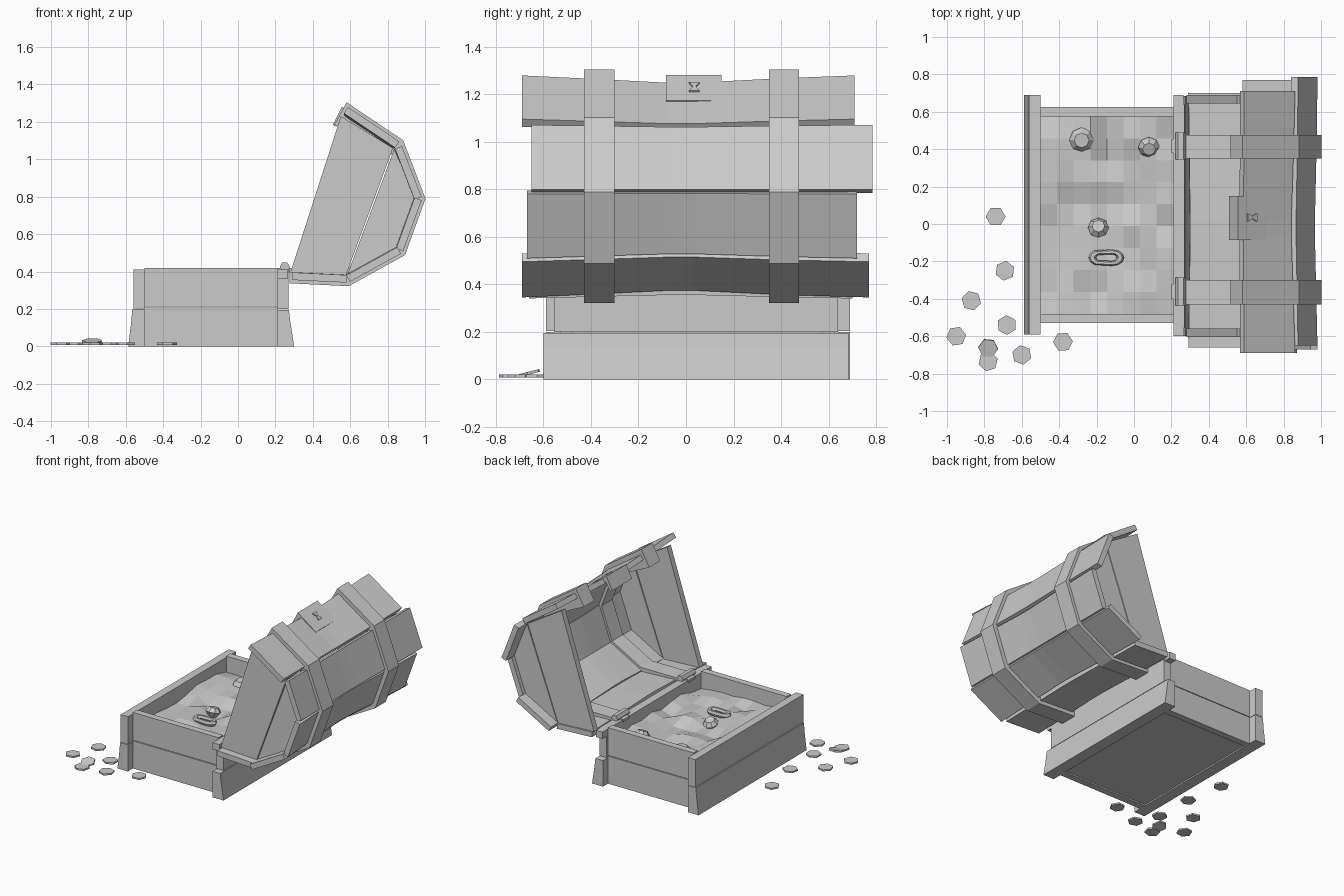
import bpy, bmesh, math, random
from mathutils import Vector, Matrix

if "Cube" in bpy.data.objects:
    bpy.data.objects.remove(bpy.data.objects["Cube"])
random.seed(4)

def finish(name, bm):
    bmesh.ops.recalc_face_normals(bm, faces=bm.faces)
    me = bpy.data.meshes.new(name)
    bm.to_mesh(me)
    bm.free()
    ob = bpy.data.objects.new(name, me)
    bpy.context.collection.objects.link(ob)
    return ob

def loft(name, sections):
    """Closed solid through equal-length rings of 3D points."""
    bm = bmesh.new()
    rings = [[bm.verts.new(p) for p in s] for s in sections]
    n = len(rings[0])
    for a, b in zip(rings, rings[1:]):
        for i in range(n):
            bm.faces.new((a[i], a[(i+1) % n], b[(i+1) % n], b[i]))
    bm.faces.new(rings[0][::-1])
    bm.faces.new(rings[-1])
    return finish(name, bm)

def prism(name, xz, y0, y1):
    return loft(name, [[(x, y, z) for x, z in xz] for y in (y0, y1)])

def box(name, x0, x1, y0, y1, z0, z1):
    return prism(name, [(x0, z0), (x1, z0), (x1, z1), (x0, z1)], y0, y1)

C = Vector((0.55, 0.80))
def scaled(pts, s):
    return [tuple(C + (Vector(p) - C) * s) for p in pts]

# Base: front and back walls, flared lower plank and straight upper plank
prism("front_lower_plank", [(-0.587, 0), (-0.50, 0), (-0.50, 0.2), (-0.565, 0.2), (-0.572, 0.12)], -0.59, 0.69)
prism("back_lower_plank", [(0.21, 0), (0.30, 0), (0.28, 0.13), (0.272, 0.195), (0.21, 0.195)], -0.60, 0.685)
box("front_upper_plank", -0.56, -0.50, -0.59, 0.69, 0.203, 0.41)
box("back_upper_plank", 0.21, 0.27, -0.555, 0.64, 0.2, 0.41)
for y0, y1 in ((-0.60, -0.555), (0.64, 0.69)):
    box("back_corner", 0.21, 0.265, y0, y1, 0.36, 0.41)

# Base: end walls of two planks each, and floor
for side, y0, y1 in (("right", -0.53, -0.48), ("left", 0.575, 0.625)):
    box(side + "_end_lower", -0.50, 0.21, y0, y1, 0, 0.207)
    box(side + "_end_upper", -0.50, 0.21, y0, y1, 0.212, 0.42)
box("floor", -0.50, 0.21, -0.48, 0.575, 0.01, 0.04)

# Lid: five planks around an open arc, pinched towards the middle
P = [(0.28, 0.355), (0.59, 0.34), (0.88, 0.50), (0.985, 0.79), (0.87, 1.09), (0.58, 1.285)]
spans = [(-0.66, 0.70), (-0.69, 0.77), (-0.67, 0.72), (-0.65, 0.785), (-0.69, 0.71)]
for k, (y0, y1) in enumerate(spans):
    a, b = Vector(P[k]), Vector(P[k+1])
    d = (b - a).normalized()
    n = Vector((-d.y, d.x)) * 0.04
    a, b = a + d * 0.01, b - d * (0.02 if k == 3 else 0.01)
    secs = []
    for y in (y0, -0.36, -0.07, 0.03, 0.40, y1):
        s = 1 - 0.07 * max(0, 1 - abs(y + 0.02) / 0.65)
        if k in (0, 3):
            s = 0.5 + s / 2
        q = scaled([a, b, b + n, a + n], s)
        secs.append([(x, y, z) for x, z in q])
    loft("lid_plank", secs)

# Lid: end panels made of two boards each
board_a = [(0.28, 0.395), (0.577, 0.38), (0.829, 1.06), (0.55, 1.23)]
board_b = [(0.583, 0.38), (0.855, 0.515), (0.95, 0.79), (0.835, 1.055)]
for y0, y1 in ((-0.605, -0.56), (0.645, 0.69)):
    prism("lid_end_inner_board", board_a, y0, y1)
    prism("lid_end_outer_board", board_b, y0, y1)

# Straps wrapping planks inside and out, with hinges at the back wall
for y0, y1 in ((-0.43, -0.30), (0.35, 0.475)):
    outer, inner = scaled(P, 1.04), scaled(P, 0.83)
    outer[0], inner[0] = (0.275, 0.337), (0.275, 0.418)
    inner[-1] = (0.515, 1.185)
    bm = bmesh.new()
    L = [[bm.verts.new((x, y, z)) for x, z in pts] for y in (y0, y1) for pts in (outer, inner)]
    for i in range(5):
        for a, b in ((0, 1), (1, 3), (3, 2), (2, 0)):
            bm.faces.new((L[a][i], L[a][i+1], L[b][i+1], L[b][i]))
    for i in (0, 5):
        bm.faces.new((L[0][i], L[1][i], L[3][i], L[2][i]))
    finish("strap", bm)
    hexa = [(0.25 + 0.027 * math.cos(t * math.pi / 3), 0.425 + 0.027 * math.sin(t * math.pi / 3)) for t in range(6)]
    prism("hinge_barrel", hexa, y0 - 0.005, y1 + 0.015)
    box("hinge_leaf", 0.20, 0.29, y0 + 0.03, y1 - 0.02, 0.40, 0.418)

# Lock plate folded over the free rim, with bow-tie keyhole
prism("lock_plate", [(0.705, 1.174), (0.555, 1.281), (0.507, 1.185), (0.525, 1.175), (0.56, 1.235), (0.69, 1.152)], -0.085, 0.15)
slope = Vector((-0.15, 0, 0.107)).normalized()
nor = Vector((0.57, 0, 0.82))
bow = [(-0.03, -0.022), (-0.03, 0.022), (0, 0.006), (0.03, 0.022), (0.03, -0.022), (0, -0.006)]
loft("keyhole", [[Vector((0.63, 0.035, 1.228)) + slope * u + Vector((0, v, 0)) + nor * h for u, v in bow] for h in (-0.01, 0.008)])

# Gold heap: faceted bumpy surface, lower in the middle
bm = bmesh.new()
nx, ny = 8, 9
g = [[bm.verts.new((-0.50 + 0.71 * i / nx, -0.48 + 1.055 * j / ny,
      0.315 - 0.025 * math.sin(math.pi * i / nx) * math.sin(math.pi * j / ny) + random.uniform(-0.026, 0.026)))
      for j in range(ny + 1)] for i in range(nx + 1)]
for i in range(nx):
    for j in range(ny):
        bm.faces.new((g[i][j], g[i+1][j], g[i+1][j+1], g[i][j+1]))
finish("gold_heap", bm)

# Cut gems
for x, y, z, r, tilt in ((-0.28, 0.45, 0.32, 0.066, 0.1), (0.08, 0.41, 0.32, 0.058, 0.35), (-0.19, -0.02, 0.315, 0.056, -0.3)):
    m = Matrix.Translation((x, y, z)) @ Matrix.Rotation(tilt, 4, 'X')
    loft("gem", [[m @ Vector((r * f * math.cos(t * math.pi / 4), r * f * math.sin(t * math.pi / 4), h))
         for t in range(8)] for f, h in ((0.1, -0.06), (1, 0), (0.6, 0.03))])

# Elongated ring lying on the gold
bpy.ops.mesh.primitive_torus_add(major_segments=12, minor_segments=6, major_radius=0.045, minor_radius=0.02, location=(-0.148, -0.18, 0.32))
ring = bpy.context.object
ring.name = "ring"
for v in ring.data.vertices:
    v.co.x += 0.03 * (1 if v.co.x > 0 else -1)
    v.co.y *= 0.68

# Scattered hexagonal coins
coins = [(-0.74, 0.04), (-0.69, -0.25), (-0.87, -0.41), (-0.95, -0.60), (-0.68, -0.54),
         (-0.78, -0.66), (-0.78, -0.735), (-0.60, -0.70), (-0.38, -0.63)]
for k, (x, y) in enumerate(coins):
    tilted = k == 5
    m = Matrix.Translation((x, y, 0.012 if tilted else 0)) @ Matrix.Rotation(0.25 if tilted else 0, 4, 'X') @ Matrix.Rotation(k * 0.4, 4, 'Z')
    loft("coin", [[m @ Vector((0.053 * math.cos(t * math.pi / 3), 0.053 * math.sin(t * math.pi / 3), h))
         for t in range(6)] for h in (0.008, 0.02)])
